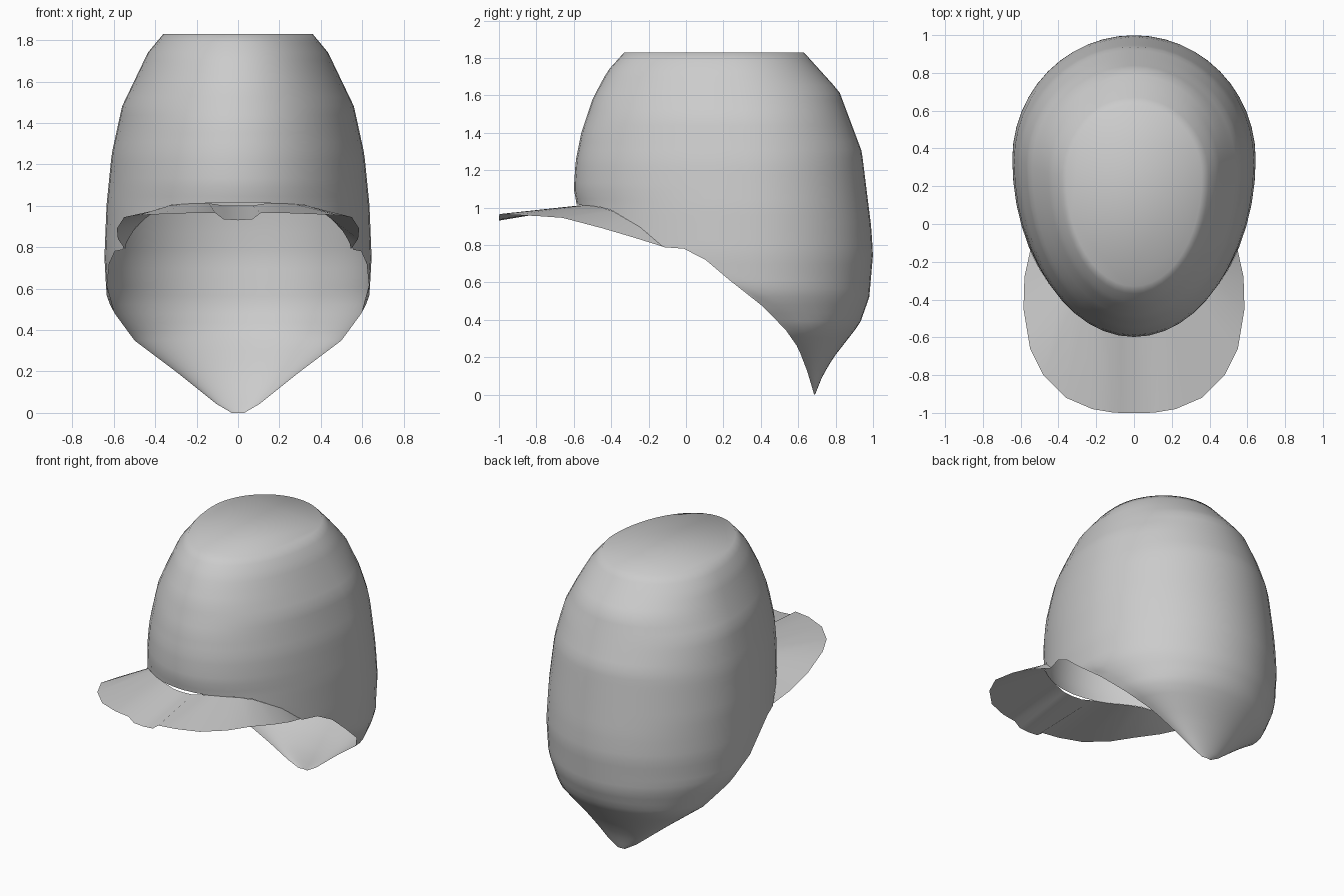
import bpy, bmesh, math

if "Cube" in bpy.data.objects:
    bpy.data.objects.remove(bpy.data.objects["Cube"])

# Plain grey cloth
cloth = bpy.data.materials.new("grey_cloth")
cloth.use_nodes = True
grey = (0.6, 0.6, 0.6, 1)
cloth.diffuse_color = grey
cloth.node_tree.nodes["Principled BSDF"].inputs["Base Color"].default_value = grey

# Profiles against height: front, back, half width and centre of each ring
FRONT = [(0, -.58), (1.02, -.585), (1.1, -.6), (1.25, -.59), (1.4, -.56),
         (1.58, -.5), (1.73, -.42), (1.83, -.33)]
BACK = [(0, .69), (.1, .73), (.2, .79), (.38, .93), (.52, .98), (.75, 1), (.9, .99),
        (1.3, .94), (1.62, .82), (1.83, .63)]
WIDTH = [(0, .03), (.04, .1), (.2, .3), (.35, .5), (.5, .61), (.57, .635), (.75, .645),
         (1, .635), (1.25, .61), (1.48, .56), (1.74, .435), (1.83, .36)]
CENTRE = [(0, .685), (.12, .65), (.25, .6), (.35, .53), (.5, .38), (.6, .35), (1.4, .32), (1.83, .25)]
# Height of the lower edge against depth
RIM = [(-.6, 1.02), (-.42, 1), (-.25, .9), (-.12, .79), (0, .78), (.05, .735),
       (.12, .72), (.3, .55), (.4, .48), (.53, .35), (.6, .25), (.69, 0)]


def lerp(table, t):
    for (a, p), (b, q) in zip(table, table[1:]):
        if t <= b:
            return p + (q - p) * max(0, (t - a) / (b - a))
    return table[-1][1]


def shell_point(angle, z):
    """Point on the egg-shaped ring; angle 0 is the front."""
    c = lerp(CENTRE, z)
    depth = c - lerp(FRONT, z) if math.cos(angle) > 0 else lerp(BACK, z) - c
    return (lerp(WIDTH, z) * math.sin(angle), c - depth * math.cos(angle), z)


def rim_height(angle):
    if math.cos(angle) < 1e-4:
        return 0
    z = 1.2
    while z > 0 and z > lerp(RIM, shell_point(angle, z)[1]):
        z -= .004
    return max(z, 0)


def finish(bm, name):
    mesh = bpy.data.meshes.new(name)
    bm.to_mesh(mesh)
    bm.free()
    mesh.materials.append(cloth)
    obj = bpy.data.objects.new(name, mesh)
    bpy.context.collection.objects.link(obj)
    for p in mesh.polygons:
        p.use_smooth = True
    return obj


# Crown: rings from the flat top down to the slanted rim
bm = bmesh.new()
COLS, ROWS, TOP = 48, 42, 1.83
angles = [2 * math.pi * i / COLS for i in range(COLS)]
rims = [rim_height(a) for a in angles]
grid, levels = [], []
for a, rim in zip(angles, rims):
    zs = [max(TOP * (1 - k / ROWS), rim) for k in range(ROWS + 1)]
    column = []
    for k, z in enumerate(zs):
        same = k > 0 and abs(z - zs[k - 1]) < 1e-6
        column.append(column[-1] if same else bm.verts.new(shell_point(a, z)))
    grid.append(column)
for i in range(COLS):
    j = (i + 1) % COLS
    for k in range(ROWS):
        corners = [grid[i][k], grid[i][k + 1], grid[j][k + 1], grid[j][k]]
        unique = list(dict.fromkeys(corners))
        low = TOP * (1 - k / ROWS) < .5
        if len(unique) == 4 or (len(unique) == 3 and not low):
            bm.faces.new(unique)
bm.faces.new([column[0] for column in grid])
loose = [v for v in bm.verts if not v.link_faces]
bmesh.ops.delete(bm, geom=loose, context='VERTS')
finish(bm, "crown")

# Brim: strip from the rim to a drooping outer edge with a centre dent
OUTER = [(0, -1, .93), (.07, -1, .935), (.11, -.998, .965), (.22, -.98, .965),
         (.36, -.92, .96), (.48, -.8, .955), (.55, -.66, .945), (.585, -.45, .89),
         (.58, -.28, .84), (.545, -.12, .79)]
bm = bmesh.new()
last = len(OUTER) - 1
edge = [(-x, y, z, -i) for i, (x, y, z) in enumerate(OUTER)][:0:-1]
edge += [(x, y, z, i) for i, (x, y, z) in enumerate(OUTER)]
previous = None
for x, y, z, i in edge:
    a = math.radians(57) * i / last
    inner = shell_point(a, rim_height(a))
    dent = .015 if abs(i) < 2 else 0
    pair = [bm.verts.new((inner[0], inner[1], inner[2] - dent)), bm.verts.new((x, y, z))]
    if previous:
        bm.faces.new([previous[0], previous[1], pair[1], pair[0]])
    previous = pair
finish(bm, "brim")
